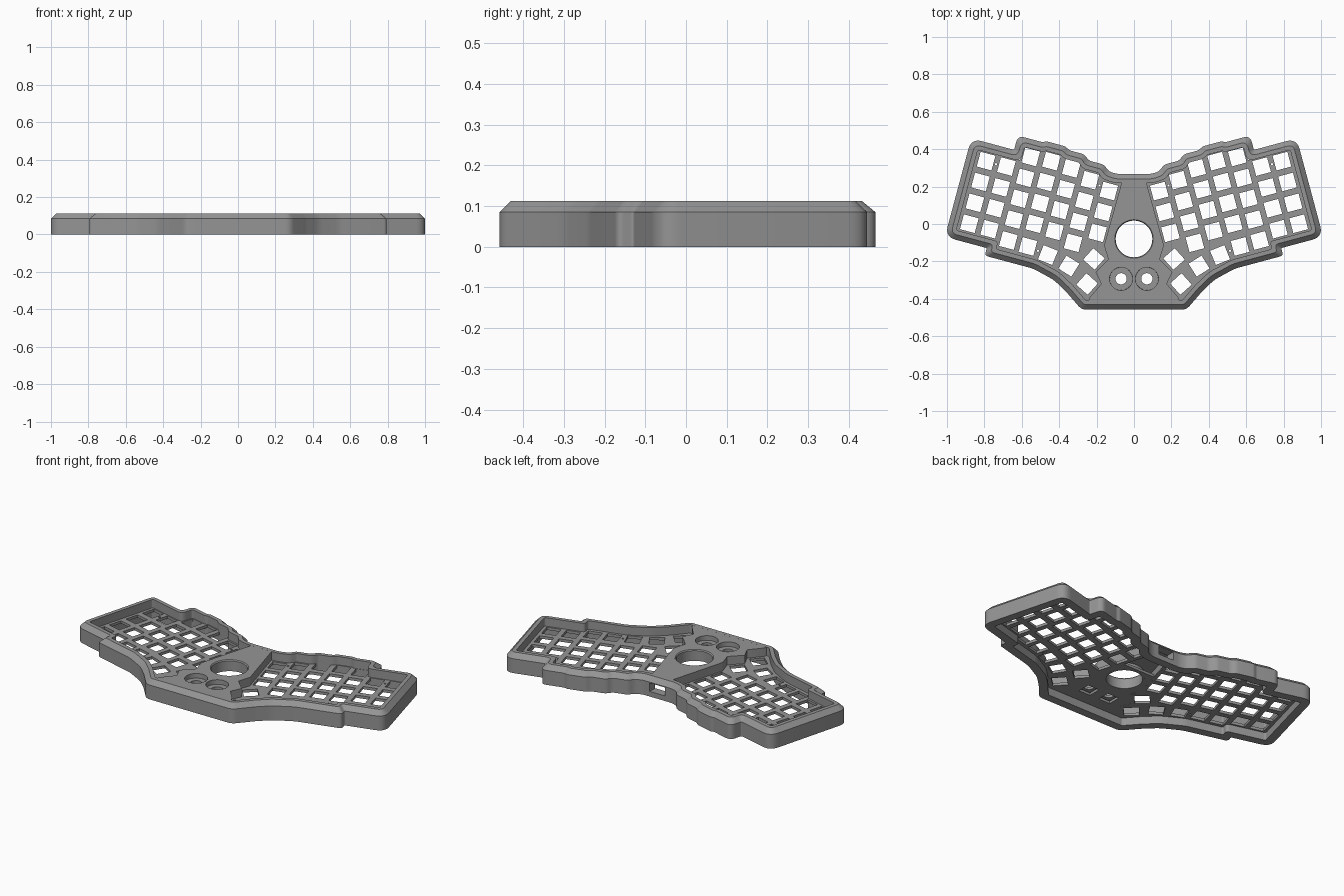
import bpy, bmesh, math
from mathutils import Vector

if "Cube" in bpy.data.objects:
    bpy.data.objects.remove(bpy.data.objects["Cube"])

TOP = 0.112
PLATE = (0.046, 0.062)
C, S = math.cos(math.radians(15)), math.sin(math.radians(15))

grey = bpy.data.materials.new("case_grey")
grey.diffuse_color = (0.3, 0.3, 0.3, 1)
grey.use_nodes = True
grey.node_tree.nodes["Principled BSDF"].inputs["Base Color"].default_value = grey.diffuse_color


def tilt(u, v):
    """Key-field coordinates of the right half, turned 15 degrees."""
    return Vector((u * C - v * S, u * S + v * C))


def mirror(pts):
    return [Vector((-p[0], p[1])) for p in reversed(pts)]


def inset(pts, d):
    """Move a clockwise polygon inward by d with mitred corners."""
    out, n = [], len(pts)
    for i, p in enumerate(pts):
        a = (p - pts[i - 1]).normalized()
        b = (pts[(i + 1) % n] - p).normalized()
        na, nb = Vector((a.y, -a.x)), Vector((b.y, -b.x))
        out.append(p + (na + nb) * (d / (1 + na.dot(nb))))
    return out


def rounded(pts, d, r=0.06, seg=7):
    """Inset polygon with filleted corners, always the same vertex count."""
    q, out = inset(pts, d), []
    n = len(q)
    for i, p in enumerate(q):
        e1, e2 = q[i - 1] - p, q[(i + 1) % n] - p
        turn = e1.x * e2.y - e1.y * e2.x
        half = max(e1.angle(e2) / 2, 0.05)
        sharp = half < math.radians(62)
        rad = max(r - d, 0.012) if turn > 0 else (0.008 + d if sharp else 0.2)
        t = min(rad / math.tan(half), 0.45 * e1.length, 0.45 * e2.length)
        a, b = p + e1.normalized() * t, p + e2.normalized() * t
        for k in range(seg + 1):
            f = k / seg
            out.append(a * (1 - f) ** 2 + p * 2 * f * (1 - f) + b * f * f)
    return out


def circle(x, y, r, n=48):
    return [Vector((x + r * math.cos(2 * math.pi * i / n),
                    y + r * math.sin(2 * math.pi * i / n))) for i in range(n)]


def square(p, deg, h=0.041):
    return [p + Vector((h * math.sqrt(2) * math.cos(a), h * math.sqrt(2) * math.sin(a)))
            for a in (math.radians(deg + 45 + 90 * i) for i in range(4))]


def finish(ob):
    ob.data.materials.clear()
    ob.data.materials.append(grey)
    bpy.ops.object.select_all(action='DESELECT')
    ob.select_set(True)
    bpy.context.view_layer.objects.active = ob
    bpy.ops.object.shade_smooth_by_angle(angle=math.radians(30))
    return ob


def slab(name, loops, z0, z1):
    """Flat plate: the first loop is the outline, the others are holes."""
    cu = bpy.data.curves.new(name, 'CURVE')
    cu.dimensions, cu.fill_mode, cu.extrude = '2D', 'BOTH', (z1 - z0) / 2
    for loop in loops:
        sp = cu.splines.new('POLY')
        sp.points.add(len(loop) - 1)
        for pt, p in zip(sp.points, loop):
            pt.co = (p[0], p[1], 0, 1)
        sp.use_cyclic_u = True
    ob = bpy.data.objects.new(name, cu)
    bpy.context.collection.objects.link(ob)
    ob.location.z = (z0 + z1) / 2
    bpy.ops.object.select_all(action='DESELECT')
    ob.select_set(True)
    bpy.context.view_layer.objects.active = ob
    bpy.ops.object.convert(target='MESH')
    return finish(bpy.context.view_layer.objects.active)


def ring(name, loops):
    """Closed tube skinned through (points, z) loops."""
    bm = bmesh.new()
    rows = [[bm.verts.new((p[0], p[1], z)) for p in pts] for pts, z in loops]
    n = len(rows[0])
    for i, row in enumerate(rows):
        nxt = rows[(i + 1) % len(rows)]
        for j in range(n):
            bm.faces.new((row[j], row[(j + 1) % n], nxt[(j + 1) % n], nxt[j]))
    bmesh.ops.recalc_face_normals(bm, faces=bm.faces)
    me = bpy.data.meshes.new(name)
    bm.to_mesh(me)
    bm.free()
    ob = bpy.data.objects.new(name, me)
    bpy.context.collection.objects.link(ob)
    return finish(ob)


# Case outline, right half, clockwise from back centre to front centre
right = [Vector((0.095, 0.268))]
right += [tilt(u, v) for u, v in (
    (0.205, 0.238), (0.237, 0.265), (0.322, 0.265), (0.352, 0.291), (0.436, 0.291),
    (0.462, 0.306), (0.568, 0.306), (0.585, 0.296), (0.722, 0.296), (0.722, 0.217),
    (0.959, 0.217), (0.959, -0.328), (0.727, -0.328), (0.727, -0.37), (0.46, -0.37))]
right += [Vector(p) for p in ((0.43, -0.298), (0.365, -0.36), (0.28, -0.458))]
outline = right + mirror(right)

# Outer wall with chamfered rim
frame = ring("case_wall", [
    (rounded(outline, 0), 0), (rounded(outline, 0), 0.085),
    (rounded(outline, 0.027), TOP), (rounded(outline, 0.05), TOP),
    (rounded(outline, 0.05), 0)])

# Cable port through the back wall
bpy.ops.mesh.primitive_cube_add(size=1, location=(0, 0.25, 0.055))
cutter = bpy.context.object
cutter.name = "port_cutter"
cutter.scale = (0.1, 0.16, 0.05)
cutter.hide_render = True
mod = frame.modifiers.new("port", 'BOOLEAN')
mod.operation, mod.solver, mod.object = 'DIFFERENCE', 'EXACT', cutter
bpy.context.view_layer.objects.active = frame
frame.select_set(True)
bpy.ops.object.modifier_apply(modifier=mod.name)
bpy.data.objects.remove(cutter)

# Switch holes: staggered columns, then the thumb fan
columns = [(0.12, 4), (0.12, 4), (0.203, 5), (0.21, 4), (0.2, 4), (0.165, 4), (0.135, 3)]
holes = [square(tilt(0.851 - 0.1125 * i, top - 0.1155 * r), 15)
         for i, (top, rows) in enumerate(columns) for r in range(rows)]
for x, y, deg in ((0.567, -0.12, 15), (0.46, -0.166, 22), (0.348, -0.225, 32),
                  (0.251, -0.321, 42), (0.214, -0.187, 42)):
    holes.append(square(Vector((x, y)), deg))
# Screw holes
for p in (tilt(0.795, 0.118), tilt(0.232, 0.15), Vector((0.513, -0.143))):
    holes.append(circle(p.x, p.y, 0.006, 10))

# Border between key field and raised centre, back to front
border = [Vector(p) for p in ((0.066, 0.222), (0.16, -0.115), (0.137, -0.19),
                              (0.205, -0.258), (0.175, -0.32), (0.235, -0.39), (0.243, -0.41))]
inner = [p - Vector((0.012, 0)) for p in border]
plate = inset(outline, 0.045)[:len(right)] + list(reversed(border))

# Key plates and the step walls up to the centre
for side, flip in (("right", lambda l: l), ("left", mirror)):
    slab("key_plate_" + side, [flip(l) for l in [plate] + holes], *PLATE)
    slab("step_wall_" + side, [flip(border + list(reversed(inner)))],
         PLATE[0] + 0.0003, TOP - 0.0005)

# Raised centre deck with ball opening and two button wells
BALL = (0, -0.08)
BUTTONS = ((0.069, -0.293), (-0.069, -0.293))
slab("centre_deck", [border + mirror(border), circle(*BALL, 0.106)]
     + [circle(x, y, 0.062) for x, y in BUTTONS], 0.087, TOP - 0.0002)
# Floor under the front of the deck, with square button pockets
floor = [Vector((0.113, 0.04))] + [p - Vector((0.002, 0)) for p in border[1:]]
slab("centre_floor", [floor + mirror(floor), circle(*BALL, 0.106)]
     + [square(Vector(b), 0, 0.038) for b in BUTTONS], PLATE[0] + 0.0006, PLATE[1])
ring("ball_socket", [(circle(*BALL, r), z) for r, z in (
    (0.107, TOP), (0.103, TOP), (0.098, 0.106), (0.098, PLATE[0]), (0.107, PLATE[0]))])
for i, (x, y) in enumerate(BUTTONS):
    ring("button_well_%d" % (i + 1), [(circle(x, y, r), z) for r, z in (
        (0.0635, TOP), (0.0615, TOP), (0.061, 0.085), (0.03, 0.085),
        (0.03, 0.07), (0.0635, 0.07))])
